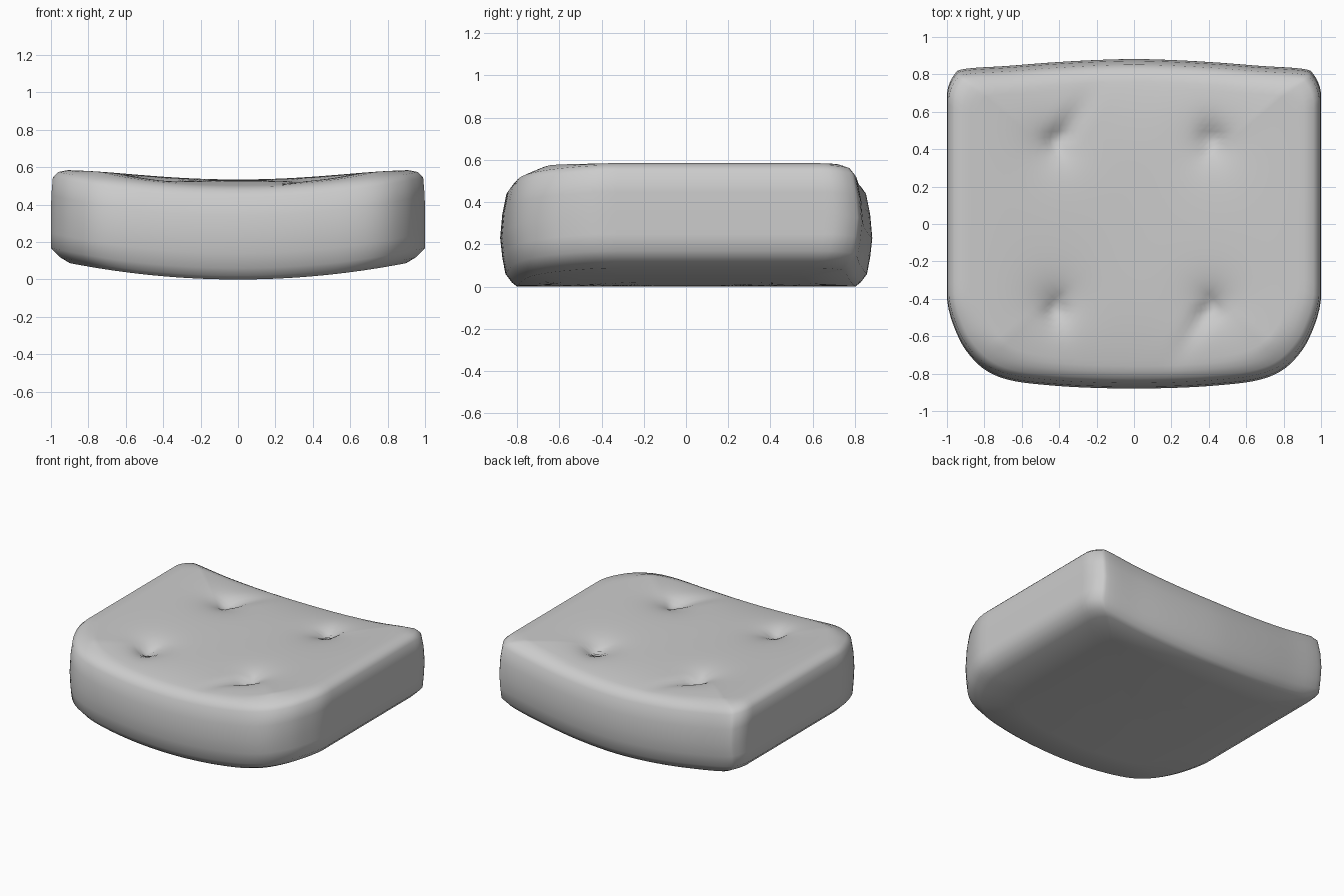
import bpy, bmesh, math
from mathutils import Vector

cube = bpy.data.objects.get("Cube")
if cube:
    bpy.data.objects.remove(cube, do_unlink=True)

grey = bpy.data.materials.new("cushion_grey")
grey.use_nodes = True
colour = (0.6, 0.6, 0.6, 1)
grey.diffuse_color = colour
grey.node_tree.nodes["Principled BSDF"].inputs["Base Color"].default_value = colour

# Half plan outline, from front centre round to back centre
HALF = [(0, -.88), (.22, -.876), (.42, -.865), (.64, -.84), (.78, -.79), (.88, -.7),
        (.95, -.58), (1, -.4), (1, -.1), (1, .2), (1, .5), (1, .7),
        (.96, .8), (.9, .83), (.68, .845), (.45, .863), (.22, .876), (0, .882)]
BUTTON_X, BUTTON_Y = .42, .42


def smooth_loop(points, steps):
    """Closed Catmull-Rom curve through the points."""
    pts = [Vector(p) for p in points]
    n, out = len(pts), []
    for i in range(n):
        a, b, c, d = (pts[(i + k) % n] for k in (-1, 0, 1, 2))
        for s in range(steps):
            t = s / steps
            p = b + .5 * t * (c - a + t * (2*a - 5*b + 4*c - d + t * (3*(b - c) + d - a)))
            out.append((max(-1, min(1, p.x)), p.y))
    return out


def sag(x):
    """Saddle curve shared by the top and the base."""
    return .108 * x * x


def tuft(x, y):
    """Depth of the four buttoned dimples and their creases."""
    depth = 0
    for sx in (-1, 1):
        for sy in (-1, 1):
            dx, dy = x - sx * BUTTON_X, y - sy * BUTTON_Y
            r = math.hypot(dx, dy)
            depth += .075 * math.exp(-r / .09)
            # creases run outward in y and towards the centre line
            length, lean = (.2, .6) if sx != sy else (.13, .15)
            along, across = dy * sy, dx * sx + dy * sy * lean
            if along > 0:
                depth += .035 * math.exp(-(along / length)**2 - (across / .06)**2) * min(1, along / .05)
    return depth


outline = smooth_loop(HALF + [(-x, y) for x, y in HALF[-2:0:-1]], 4)

# Side wall: inset across, inset front and back, height above the sag
WALL = [(.1, .08, 0), (.05, .055, .02), (0, .025, .06), (0, .01, .14), (0, 0, .23),
        (.002, .01, .34), (.01, .03, .44), (.04, .055, .475), (.09, .09, .495)]

bm = bmesh.new()


def ring(scale_x, scale_y, height):
    verts = []
    for x, y in outline:
        px, py = x * scale_x, y * scale_y
        verts.append(bm.verts.new((px, py, sag(px) + height(px, py))))
    return verts


def top_height(x, y):
    edge = max(abs(x) / .91, abs(y) / .8)
    crown = .04 * (1 - min(1, edge)**4)
    return .495 + crown - tuft(x, y)


rings = []
for s in (.25, .5, .75):
    rings.append(ring(.9 * s, .91 * s, lambda x, y: 0))
for ix, iy, z in WALL:
    rings.append(ring(1 - ix, 1 - iy / .88, lambda x, y: z))
INNER = 26
for k in range(1, INNER):
    s = 1 - k / INNER
    rings.append(ring(.91 * s, .898 * s, top_height))

for low, high in zip(rings, rings[1:]):
    for i in range(len(low)):
        j = (i + 1) % len(low)
        bm.faces.new((low[i], low[j], high[j], high[i]))
# Close the base and the top
for loop, z in ((rings[0], 0), (rings[-1], top_height(0, 0))):
    centre = bm.verts.new((0, 0, z))
    for i in range(len(loop)):
        bm.faces.new((loop[i], loop[(i + 1) % len(loop)], centre))
bmesh.ops.recalc_face_normals(bm, faces=bm.faces)
for face in bm.faces:
    face.smooth = True

mesh = bpy.data.meshes.new("seat_cushion")
bm.to_mesh(mesh)
bm.free()
mesh.materials.append(grey)
cushion = bpy.data.objects.new("seat_cushion", mesh)
bpy.context.collection.objects.link(cushion)
